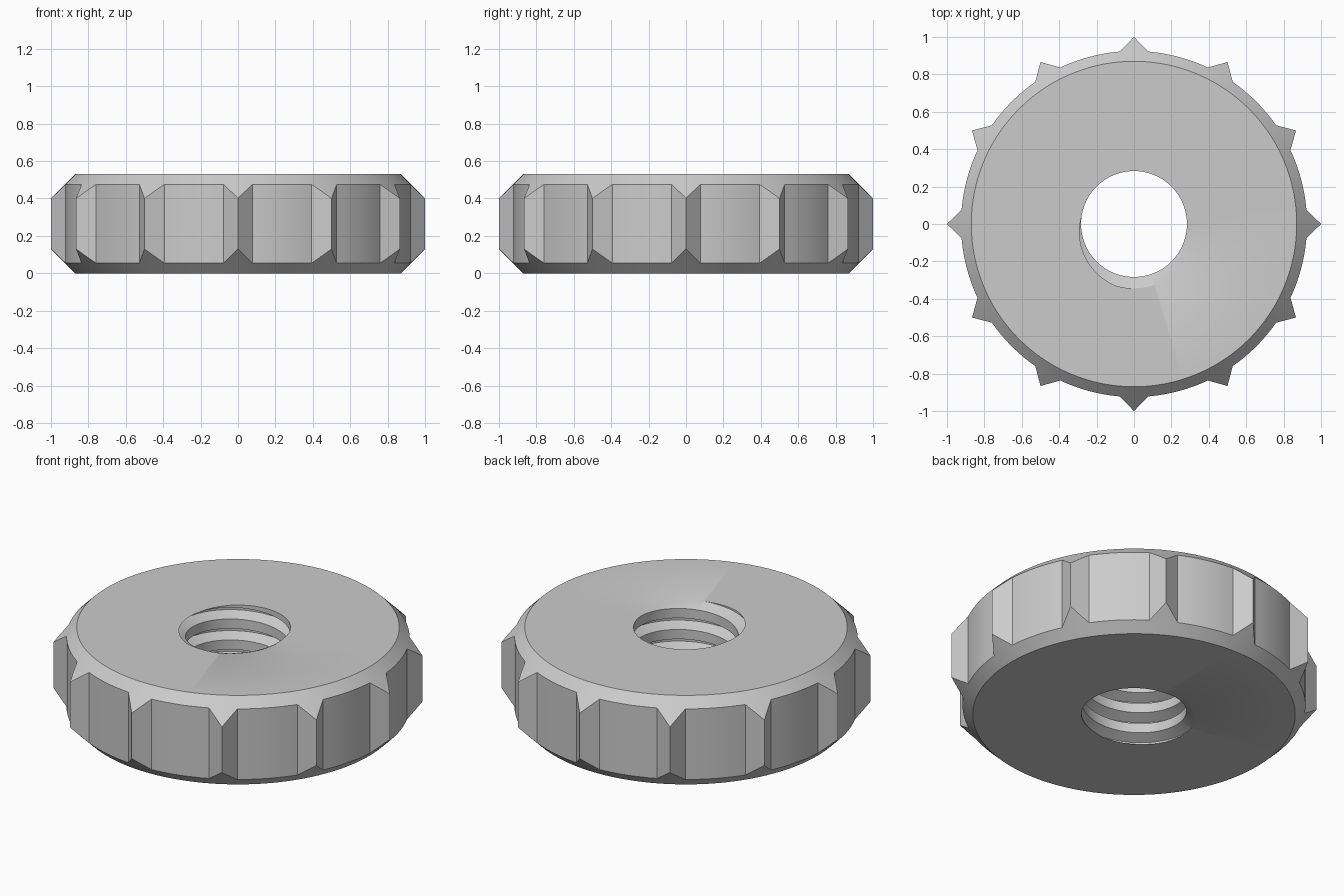
import bpy, bmesh
from math import pi, tau, sin, cos, atan2, radians, hypot

if "Cube" in bpy.data.objects:
    bpy.data.objects.remove(bpy.data.objects["Cube"])

H = 0.53                      # thickness
R_FACE, R_BODY = 0.87, 0.925  # flat face edge, rim between teeth
TEETH, TOOTH_HALF = 12, 0.077 # rim teeth and their half width
R_MINOR, R_MAJOR, PITCH = 0.283, 0.344, 0.125
ROOT, CREST = 0.05, 0.27      # thread groove half widths, in pitches

base_x = (R_BODY**2 - TOOTH_HALF**2) ** 0.5
half = atan2(TOOTH_HALF, base_x)
sector = tau / TEETH

# Column angles with outline radius: pointed tooth, then round rim
columns = []
for i in range(TEETH):
    for t in (-1, -0.5, 0, 0.5):
        x, y = 1 - abs(t) * (1 - base_x), t * TOOTH_HALF
        columns.append((i * sector + atan2(y, x), hypot(x, y)))
    for j in range(8):
        columns.append((i * sector + half + (sector - 2 * half) * j / 8, R_BODY))
columns.append((columns[0][0] + tau, columns[0][1]))


def groove_centre(a):
    return H + PITCH * (a + pi / 2) / tau


def thread_radius(a, z):
    f = (z - groove_centre(a)) / PITCH
    f = abs(f - round(f))
    k = min(1, max(0, (f - ROOT) / (CREST - ROOT)))
    return R_MAJOR + (R_MINOR - R_MAJOR) * k


def section(a, r):
    """Closed radial section: chamfered rim outside, thread inside."""
    c = r - R_FACE
    pts = [(R_FACE, 0), (r, c), (r, H - c), (R_FACE, H), (thread_radius(a, H), H)]
    for turn in range(3, -8, -1):
        for f in (CREST, ROOT, -ROOT, -CREST):
            z = min(H, max(0, groove_centre(a) + (turn + f) * PITCH))
            pts.append((thread_radius(a, z), z))
    pts.append((thread_radius(a, 0), 0))
    return pts


# Sweep the sections around the axis
bm = bmesh.new()
rings = [[bm.verts.new((p * cos(a), p * sin(a), z)) for p, z in section(a, r)]
         for a, r in columns]
for A, B in zip(rings, rings[1:]):
    n = len(A)
    for k in range(n):
        m = (k + 1) % n
        bm.faces.new((A[k], B[k], B[m], A[m]))
bmesh.ops.remove_doubles(bm, verts=bm.verts, dist=1e-5)
bmesh.ops.recalc_face_normals(bm, faces=bm.faces)

mesh = bpy.data.meshes.new("thumb_nut")
bm.to_mesh(mesh)
bm.free()
nut = bpy.data.objects.new("thumb_nut", mesh)
bpy.context.collection.objects.link(nut)
bpy.context.view_layer.objects.active = nut
nut.select_set(True)
bpy.ops.object.shade_smooth_by_angle(angle=radians(25))
